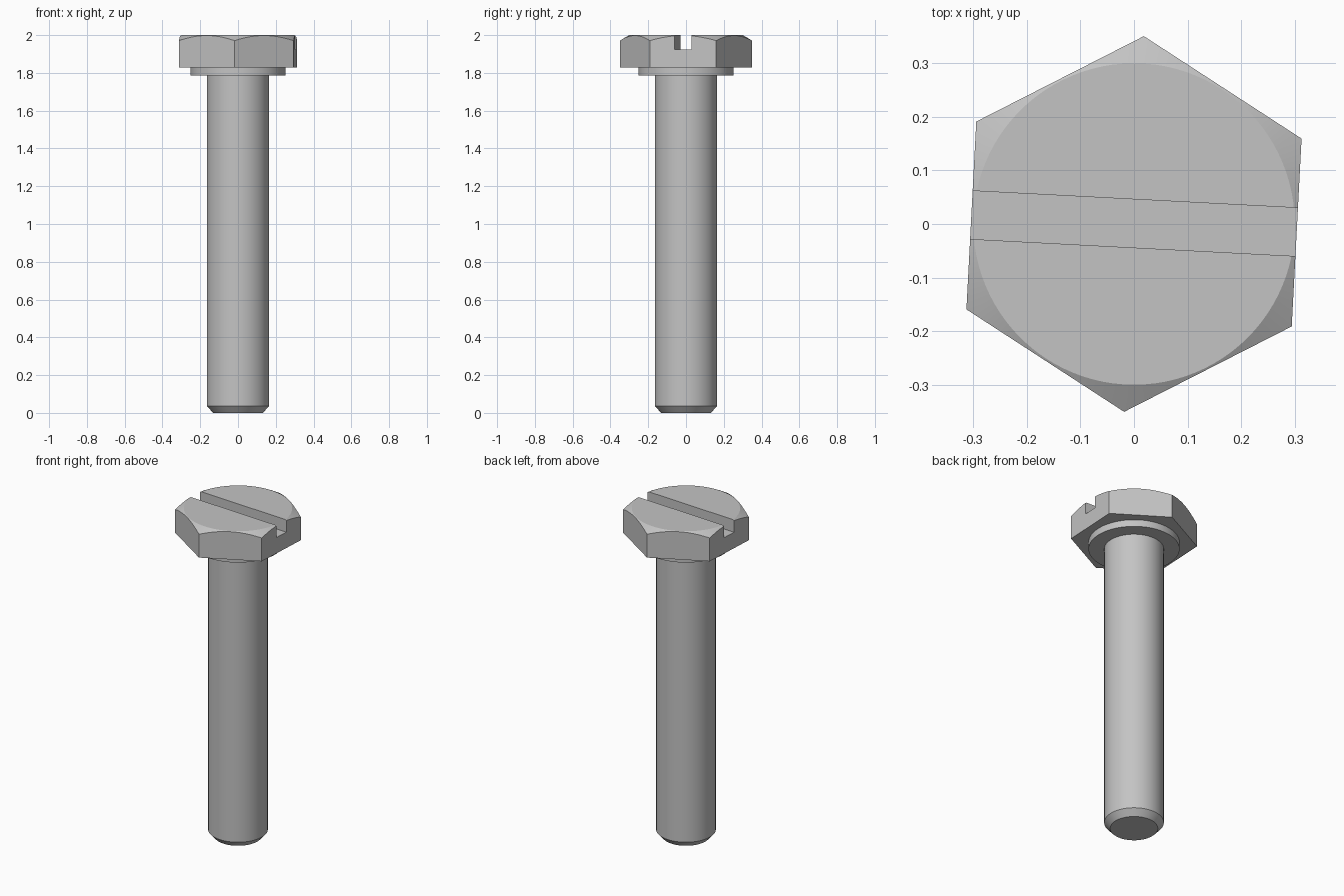
import bpy
import bmesh
from math import radians, pi, cos, sin

if "Cube" in bpy.data.objects:
    bpy.data.objects.remove(bpy.data.objects["Cube"], do_unlink=True)

TURN = radians(-3)      # the head and its slot are turned slightly
HEAD_BOTTOM, TOP = 1.828, 2.0

steel = bpy.data.materials.new("steel grey")
steel.use_nodes = True
steel.diffuse_color = (0.55, 0.55, 0.55, 1)
steel.node_tree.nodes["Principled BSDF"].inputs["Base Color"].default_value = steel.diffuse_color


def lathe(name, profile, sides=96, turn=0.0):
    """Closed solid of revolution from (radius, z) pairs, bottom to top."""
    bm = bmesh.new()
    rings = [[bm.verts.new((r * cos(turn + 2 * pi * i / sides),
                            r * sin(turn + 2 * pi * i / sides), z))
              for i in range(sides)] for r, z in profile]
    for low, high in zip(rings, rings[1:]):
        for i in range(sides):
            j = (i + 1) % sides
            bm.faces.new((low[i], low[j], high[j], high[i]))
    bm.faces.new(rings[0][::-1])
    bm.faces.new(rings[-1])
    mesh = bpy.data.meshes.new(name)
    bm.to_mesh(mesh)
    bm.free()
    mesh.materials.append(steel)
    obj = bpy.data.objects.new(name, mesh)
    bpy.context.collection.objects.link(obj)
    return obj


def select(obj):
    bpy.ops.object.select_all(action='DESELECT')
    obj.select_set(True)
    bpy.context.view_layer.objects.active = obj


def carve(obj, cutter, operation):
    """Apply a boolean and discard its cutter."""
    select(obj)
    mod = obj.modifiers.new("carve", 'BOOLEAN')
    mod.object, mod.operation, mod.solver = cutter, operation, 'EXACT'
    bpy.ops.object.modifier_apply(modifier=mod.name)
    bpy.data.objects.remove(cutter, do_unlink=True)


# Shank with a chamfered tip
shank = lathe("shank", [(0.132, 0), (0.165, 0.037), (0.165, 1.80)])

# Round collar under the head
collar = lathe("collar", [(0.252, 1.786), (0.252, HEAD_BOTTOM + 0.005)])

# Hexagonal head, with its upper corners turned off by a cone
head = lathe("hex_head", [(0.351, HEAD_BOTTOM), (0.351, TOP)], 6, TURN + pi / 6)
cone = lathe("corner_cutter", [(0.5, HEAD_BOTTOM - 0.1), (0.5, TOP - 0.115), (0.3, TOP)])
carve(head, cone, 'INTERSECT')

# Straight slot across the top
bpy.ops.mesh.primitive_cube_add(size=1, location=(0, 0.001, TOP), rotation=(0, 0, TURN))
slot = bpy.context.object
slot.name = "slot_cutter"
slot.scale = (1, 0.09, 0.15)
slot.data.materials.append(steel)
bpy.context.view_layer.update()
carve(head, slot, 'DIFFERENCE')

# Smooth round walls, crisp edges
for part in (shank, collar, head):
    select(part)
    bpy.ops.object.shade_smooth_by_angle(angle=radians(25))
